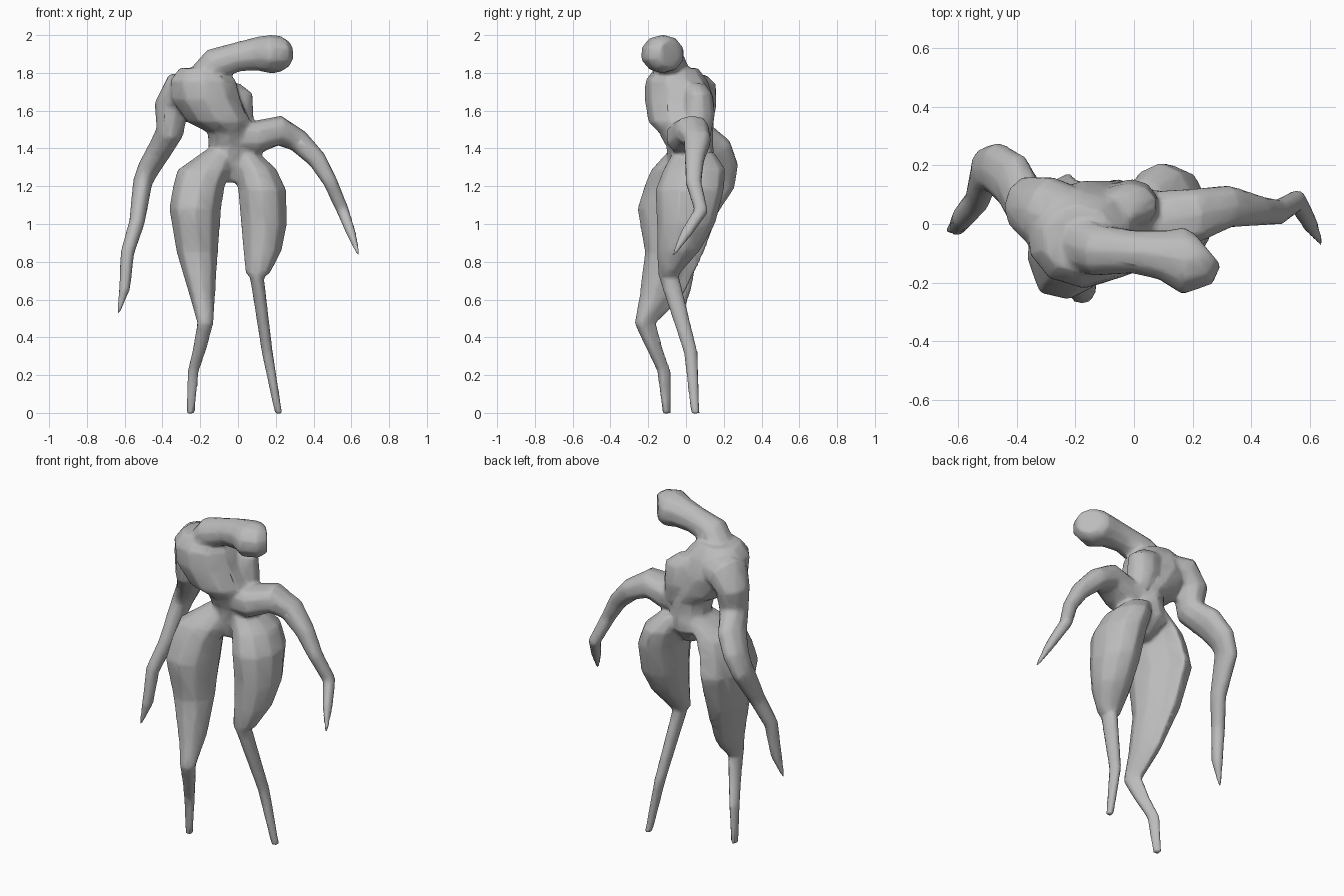
import bpy, bmesh, math
from mathutils import Vector

SIDES = 10
bm = bmesh.new()


def loft(rings, ref=None, skew=(0, 0), box=1.0):
    """Closed tube through rings (x, y, z, radius_u, radius_v).
    Without ref the rings lie flat; with ref they follow the path.
    skew shifts the ++ and -- corners of each ring towards -x -y;
    box below 1 squares the section."""
    pts = [Vector(r[:3]) for r in rings]
    loops = []
    for i, r in enumerate(rings):
        u, v = Vector((1, 0, 0)), Vector((0, 1, 0))
        if ref:
            t = (pts[min(i + 1, len(pts) - 1)] - pts[max(i - 1, 0)]).normalized()
            u = Vector(ref)
            u = (u - t * u.dot(t)).normalized()
            v = t.cross(u)
        loop = []
        for k in range(SIDES):
            a = math.tau * (k + 0.5) / SIDES
            c, s = (math.copysign(abs(f) ** box, f) for f in (math.cos(a), math.sin(a)))
            d = skew[0 if s > 0 else 1] * r[3] * max(0, math.sin(2 * a))
            loop.append(bm.verts.new(pts[i] + u * (r[3] * c - d) + v * (r[4] * s - d)))
        loops.append(loop)
    faces = [bm.faces.new(loops[0][::-1]), bm.faces.new(loops[-1])]
    for a, b in zip(loops, loops[1:]):
        for k in range(SIDES):
            n = (k + 1) % SIDES
            faces.append(bm.faces.new((a[k], a[n], b[n], b[k])))
    bmesh.ops.recalc_face_normals(bm, faces=faces)


# torso, from pelvis to the leaning shoulders
loft([(-0.04, 0.0, 1.22, 0.05, 0.06), (-0.06, 0.03, 1.32, 0.125, 0.125),
      (-0.045, 0.02, 1.41, 0.115, 0.125), (-0.05, 0.0, 1.485, 0.115, 0.145),
      (-0.10, -0.025, 1.54, 0.175, 0.175), (-0.17, -0.035, 1.66, 0.19, 0.185),
      (-0.185, -0.05, 1.76, 0.18, 0.165), (-0.19, -0.05, 1.825, 0.125, 0.115)])

# neck and long head reaching sideways
loft([(-0.20, -0.06, 1.76, 0.10, 0.08), (-0.12, -0.09, 1.85, 0.09, 0.085),
      (0.0, -0.095, 1.885, 0.076, 0.078), (0.10, -0.105, 1.90, 0.088, 0.09),
      (0.17, -0.125, 1.90, 0.12, 0.103), (0.22, -0.11, 1.90, 0.11, 0.098),
      (0.25, -0.085, 1.90, 0.075, 0.075)], (0, 1, 0))

# shoulder blade at the back of the torso
loft([(0.02, 0.05, 1.46, 0.07, 0.08), (-0.01, 0.065, 1.58, 0.095, 0.09),
      (-0.02, 0.065, 1.69, 0.10, 0.075), (-0.07, 0.05, 1.745, 0.08, 0.05)])

# hanging arm, elbow pushed back
loft([(-0.20, 0.0, 1.70, 0.12, 0.11), (-0.315, 0.045, 1.695, 0.125, 0.11),
      (-0.355, 0.06, 1.62, 0.105, 0.09), (-0.36, 0.055, 1.49, 0.09, 0.075),
      (-0.415, 0.15, 1.39, 0.10, 0.065), (-0.47, 0.19, 1.30, 0.09, 0.06),
      (-0.505, 0.185, 1.22, 0.08, 0.052), (-0.535, 0.08, 1.01, 0.05, 0.042),
      (-0.585, 0.02, 0.85, 0.042, 0.037), (-0.60, -0.005, 0.66, 0.034, 0.03),
      (-0.635, -0.025, 0.525, 0.008, 0.008)], (0, 1, 0))

# spread arm
loft([(-0.02, 0.01, 1.46, 0.11, 0.09), (0.10, 0.005, 1.46, 0.112, 0.088),
      (0.22, 0.033, 1.495, 0.092, 0.08), (0.32, 0.06, 1.44, 0.073, 0.062),
      (0.42, 0.045, 1.34, 0.052, 0.05), (0.49, 0.04, 1.22, 0.042, 0.038),
      (0.555, 0.08, 1.07, 0.037, 0.033), (0.60, 0.0, 0.95, 0.029, 0.025),
      (0.638, -0.068, 0.835, 0.008, 0.008)], (0, 1, 0), box=0.8)

# forward leg with a bent knee
loft([(-0.09, 0.02, 1.39, 0.08, 0.11), (-0.17, -0.02, 1.285, 0.145, 0.165),
      (-0.20, -0.03, 1.20, 0.138, 0.19), (-0.22, -0.04, 1.08, 0.138, 0.217),
      (-0.21, -0.06, 0.85, 0.11, 0.158), (-0.185, -0.13, 0.62, 0.068, 0.116),
      (-0.17, -0.215, 0.475, 0.043, 0.058), (-0.20, -0.165, 0.34, 0.037, 0.044),
      (-0.235, -0.115, 0.22, 0.03, 0.037), (-0.25, -0.10, -0.004, 0.022, 0.023)],
     skew=(0.36, 0.15))

# rear leg with a full thigh and thin calf
loft([(0.03, 0.04, 1.38, 0.08, 0.11), (0.09, 0.045, 1.29, 0.118, 0.165),
      (0.128, 0.02, 1.18, 0.132, 0.183), (0.138, 0.0, 1.0, 0.126, 0.155),
      (0.13, -0.04, 0.86, 0.105, 0.115), (0.105, -0.09, 0.74, 0.066, 0.058),
      (0.10, -0.09, 0.72, 0.038, 0.055), (0.155, 0.025, 0.32, 0.03, 0.037),
      (0.215, 0.05, -0.004, 0.02, 0.024)])

mesh = bpy.data.meshes.new("body")
bm.to_mesh(mesh)
bm.free()
body = bpy.data.objects.new("body", mesh)
bpy.context.collection.objects.link(body)

# one grey skin
skin = bpy.data.materials.new("grey_skin")
skin.diffuse_color = (0.5, 0.5, 0.5, 1)
mesh.materials.append(skin)
for p in mesh.polygons:
    p.use_smooth = True

# fuse the parts into one continuous skin and simplify it
fuse = body.modifiers.new("fuse", 'REMESH')
fuse.mode = 'VOXEL'
fuse.voxel_size = 0.012
fuse.use_smooth_shade = True
blend = body.modifiers.new("blend", 'SMOOTH')
blend.factor = 0.5
blend.iterations = 3
simplify = body.modifiers.new("simplify", 'DECIMATE')
simplify.ratio = 0.12
